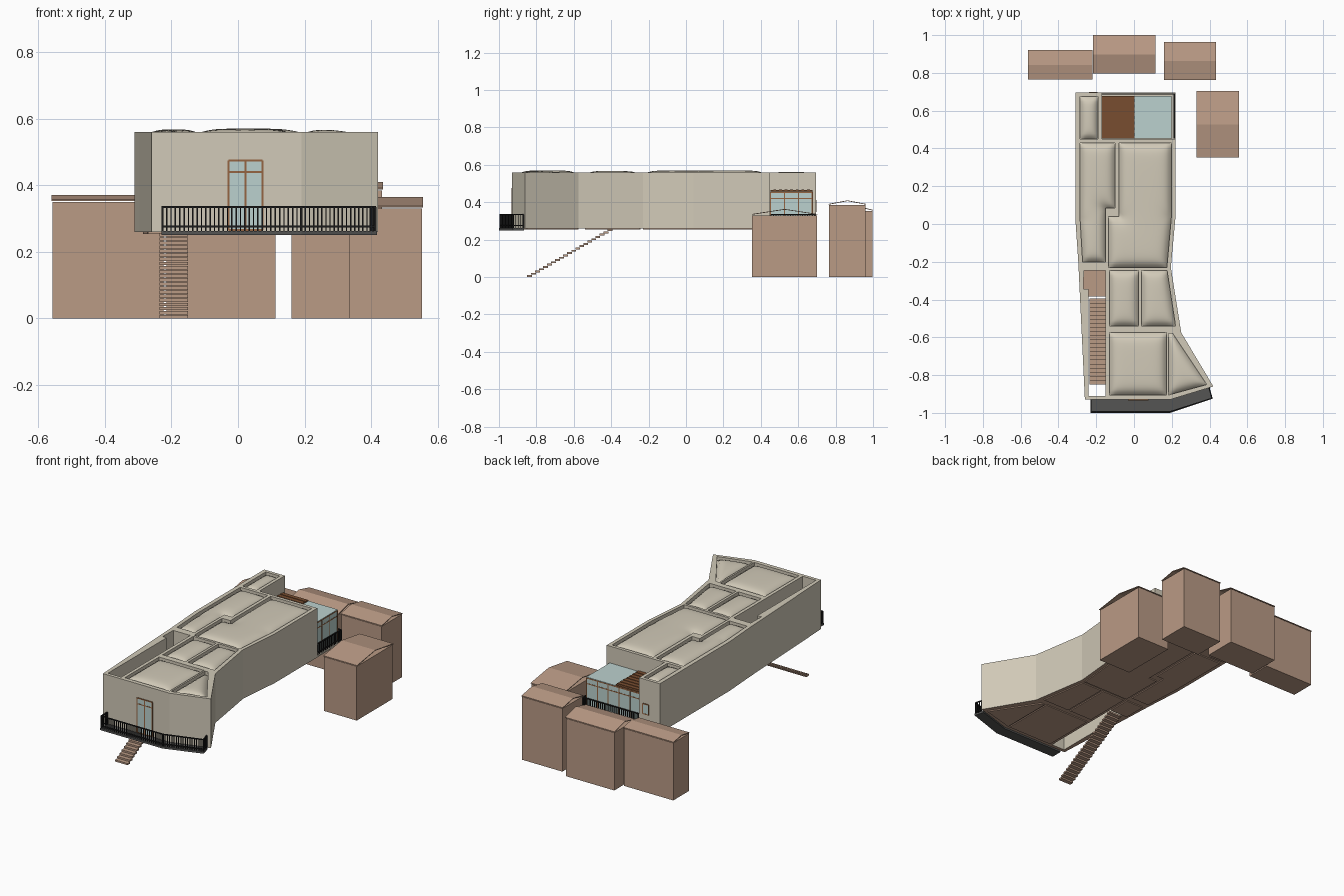
import bpy, bmesh, math
from mathutils import Vector, geometry

cube = bpy.data.objects.get("Cube")
if cube:
    bpy.data.objects.remove(cube, do_unlink=True)


def material(name, rgb):
    m = bpy.data.materials.new(name)
    m.use_nodes = True
    m.diffuse_color = (*rgb, 1)
    m.node_tree.nodes["Principled BSDF"].inputs["Base Color"].default_value = (*rgb, 1)
    return m


PLASTER = material("warm plaster", (0.64, 0.59, 0.48))
CLAY = material("clay brown", (0.49, 0.325, 0.235))
GLASS = material("pale glass", (0.50, 0.64, 0.62))
LOUVER = material("dark timber", (0.19, 0.076, 0.03))
FRAME = material("window timber", (0.30, 0.13, 0.055))
DECK = material("deck grey", (0.09, 0.09, 0.087))
IRON = material("black iron", (0.012, 0.012, 0.012))


def finish(name, bm, mat):
    bmesh.ops.recalc_face_normals(bm, faces=bm.faces)
    me = bpy.data.meshes.new(name)
    bm.to_mesh(me)
    bm.free()
    me.materials.append(mat)
    ob = bpy.data.objects.new(name, me)
    bpy.context.collection.objects.link(ob)
    return ob


def add_prism(bm, pts, z0, z1):
    face = bm.faces.new([bm.verts.new((x, y, z0)) for x, y in pts])
    ext = bmesh.ops.extrude_face_region(bm, geom=[face], use_keep_orig=True)
    top = [v for v in ext["geom"] if isinstance(v, bmesh.types.BMVert)]
    bmesh.ops.translate(bm, vec=(0, 0, z1 - z0), verts=top)


def rect(x0, x1, y0, y1):
    return [(x0, y0), (x1, y0), (x1, y1), (x0, y1)]


def add_box(bm, x0, x1, y0, y1, z0, z1):
    add_prism(bm, rect(x0, x1, y0, y1), z0, z1)


def prism(name, pts, z0, z1, mat):
    bm = bmesh.new()
    add_prism(bm, pts, z0, z1)
    return finish(name, bm, mat)


def add_bar(bm, a, b, w):
    """Square bar between two points."""
    a, b = Vector(a), Vector(b)
    d = b - a
    geom = bmesh.ops.create_cube(bm, size=1)["verts"]
    rot = d.to_track_quat("Z", "Y")
    for v in geom:
        v.co = (a + b) / 2 + rot @ Vector((v.co.x * w, v.co.y * w, v.co.z * d.length))


# Plan shapes
BASE, TOP = 0.26, 0.56
outline = [(-.31, .695), (.22, .695), (.22, .04), (.195, -.23), (.25, -.575), (.42, -.86),
           (.19, -.93), (-.26, -.93), (-.295, -.2), (-.31, .02)]
court = [(-.265, -.245), (-.15, -.245), (-.15, -.91), (-.24, -.91), (-.24, -.345), (-.268, -.345)]
panels = [
    rect(-.285, -.19, .45, .675),
    [(-.285, .43), (-.1, .43), (-.1, .085), (-.152, .085), (-.152, -.2), (-.272, -.2), (-.285, .02)],
    [(-.08, .43), (.198, .43), (.198, .04), (.174, -.23), (-.135, -.23), (-.135, .04), (-.08, .04)],
    rect(-.13, .025, -.54, -.245),
    [(.04, -.245), (.175, -.245), (.22, -.54), (.04, -.54)],
    rect(-.13, .173, -.905, -.575),
    [(.183, -.58), (.205, -.58), (.385, -.85), (.183, -.905)],
]

# Main body: one prism with roof recesses, stair court and terrace cut out
body = prism("main_body", outline, BASE, TOP, PLASTER)
bm = bmesh.new()
for p in panels:
    add_prism(bm, p, .53, .7)
add_prism(bm, court, .1, .7)
add_box(bm, -.17, .3, .45, .8, .268, .7)
cutter = finish("body_cutter", bm, PLASTER)
cutter.hide_render = True
mod = body.modifiers.new("cut", "BOOLEAN")
mod.operation, mod.solver, mod.object = "DIFFERENCE", "EXACT", cutter
dg = bpy.context.evaluated_depsgraph_get()
cut_mesh = bpy.data.meshes.new_from_object(body.evaluated_get(dg))
body.modifiers.clear()
body.data = cut_mesh
bpy.data.objects.remove(cutter, do_unlink=True)
cut_mesh.materials.clear()
cut_mesh.materials.append(PLASTER)
cut_mesh.materials.append(CLAY)
for f in cut_mesh.polygons:
    f.material_index = 1 if f.normal.z < -.5 else 0


# Puffed roof cushions: gridded panels raised by distance from their border
def cushion(name, pts):
    bm = bmesh.new()
    bm.faces.new([bm.verts.new((x, y, 0)) for x, y in pts])
    for axis in (0, 1):
        lo, hi = min(p[axis] for p in pts), max(p[axis] for p in pts)
        n = max(8, int((hi - lo) / .014))
        normal = Vector((1, 0, 0)) if axis == 0 else Vector((0, 1, 0))
        for i in range(1, n):
            bmesh.ops.bisect_plane(bm, geom=bm.verts[:] + bm.edges[:] + bm.faces[:],
                                   plane_co=normal * (lo + (hi - lo) * i / n), plane_no=normal)
    edges = [(Vector(a), Vector(b)) for a, b in zip(pts, pts[1:] + pts[:1])]
    for v in bm.verts:
        total = 0
        for a, b in edges:
            q, t = geometry.intersect_point_line(v.co.xy, a, b)
            near = a.lerp(b, min(1, max(0, t)))
            total += 1 / max((v.co.xy - near.xy).length, 1e-5) ** 2
        v.co.z = .535 + .036 * (1 - math.exp(-total ** -.5 / .022))
    ob = finish(name, bm, PLASTER)
    if ob.data.polygons[0].normal.z < 0:
        ob.data.flip_normals()
    ob.data.polygons.foreach_set("use_smooth", [True] * len(ob.data.polygons))


for i, p in enumerate(panels):
    cushion(f"roof_cushion_{i + 1}", p)
    prism(f"floor_plate_{i + 1}", p, .254, .2605, CLAY)
prism("court_floor", rect(-.268, -.15, -.385, -.243), .254, .264, CLAY)

# Open stair
bm = bmesh.new()
steps = 21
for i in range(steps):
    y, z = -.85 + .43 * i / (steps - 1), .246 * i / (steps - 1)
    add_box(bm, -.235, -.15, y, y + .026, z, z + .010)
finish("stair_treads", bm, CLAY)

# Front balcony
prism("balcony_deck", [(-.23, -.93), (-.23, -1), (.19, -1), (.417, -.925), (.40, -.865), (.19, -.93)],
      .25, .262, DECK)


def railing(name, path, z0, z1, gap):
    bm = bmesh.new()
    for a, b in zip(path, path[1:]):
        a, b = Vector((*a, 0)), Vector((*b, 0))
        for z in (z0 + .014, z1):
            add_bar(bm, a + Vector((0, 0, z)), b + Vector((0, 0, z)), .006)
        n = max(2, round((b - a).length / gap))
        for i in range(n + 1):
            p = a.lerp(b, i / n)
            add_bar(bm, p + Vector((0, 0, z0)), p + Vector((0, 0, z1)), .0065 if i in (0, n) else .004)
    finish(name, bm, IRON)


railing("balcony_railing", [(-.227, -.935), (-.227, -.994), (.19, -.994), (.412, -.923), (.398, -.87)],
        .262, .334, .013)
railing("terrace_railing", [(.213, .455), (.213, .688), (-.165, .688)], .268, .335, .013)


# Glazed panels: a glass sheet with timber bars, laid on a vertical plane
def glazing(name, origin, direction, width, z0, z1, uprights, rails):
    o, d = Vector((*origin, 0)), Vector((*direction, 0))
    n = Vector((d.y, -d.x, 0)) * .002
    ends = (o - n, o + d * width - n, o + d * width + n, o + n)
    prism(name + "_glass", [p.xy for p in ends], z0, z1, GLASS)
    bm = bmesh.new()
    for i in range(uprights + 1):
        p = o + d * width * i / uprights
        add_bar(bm, p + Vector((0, 0, z0)), p + Vector((0, 0, z1)), .006)
    for z in [z0, *rails, z1]:
        add_bar(bm, o + Vector((0, 0, z)), o + d * width + Vector((0, 0, z)), .006)
    finish(name + "_frame", bm, FRAME)


glazing("front_door", (-.028, -.931), (1, 0), .102, .266, .474, 2, [.44])
glazing("back_window", (-.235, .696), (1, 0), .04, .35, .41, 1, [])
glazing("terrace_side", (.196, .452), (0, 1), .223, .27, .453, 3, [.42])
glazing("terrace_back", (-.168, .675), (1, 0), .364, .27, .453, 5, [.42])

# Terrace roof: glass half and slatted half
prism("terrace_glass_roof", rect(.002, .198, .452, .677), .453, .459, GLASS)
bm = bmesh.new()
for i in range(15):
    y = .452 + .015 * i
    add_box(bm, -.169, .002, y, y + .0152, .455 + .003 * (i % 2), .464 + .003 * (i % 2))
finish("terrace_slats", bm, LOUVER)

# Surrounding sheds: plain blocks under thin folded roofs
sheds = [(-.56, -.22, .765, .92, .35, .371), (-.218, .115, .797, 1, .352, .385),
         (.158, .435, .763, .963, .384, .41), (.33, .556, .352, .703, .33, .364)]
for i, (x0, x1, y0, y1, wall, ridge) in enumerate(sheds):
    prism(f"shed_{i + 1}_walls", rect(x0 + .003, x1 - .003, y0 + .002, y1 - .002), 0, wall, CLAY)
    bm = bmesh.new()
    eave, mid = wall + .003, (y0 + y1) / 2
    section = [(y0, eave), (mid, ridge - .004), (y1, eave), (y1, eave + .004), (mid, ridge), (y0, eave + .004)]
    face = bm.faces.new([bm.verts.new((x0, y, z)) for y, z in section])
    ext = bmesh.ops.extrude_face_region(bm, geom=[face], use_keep_orig=True)
    bmesh.ops.translate(bm, vec=(x1 - x0, 0, 0),
                        verts=[v for v in ext["geom"] if isinstance(v, bmesh.types.BMVert)])
    finish(f"shed_{i + 1}_roof", bm, CLAY)
